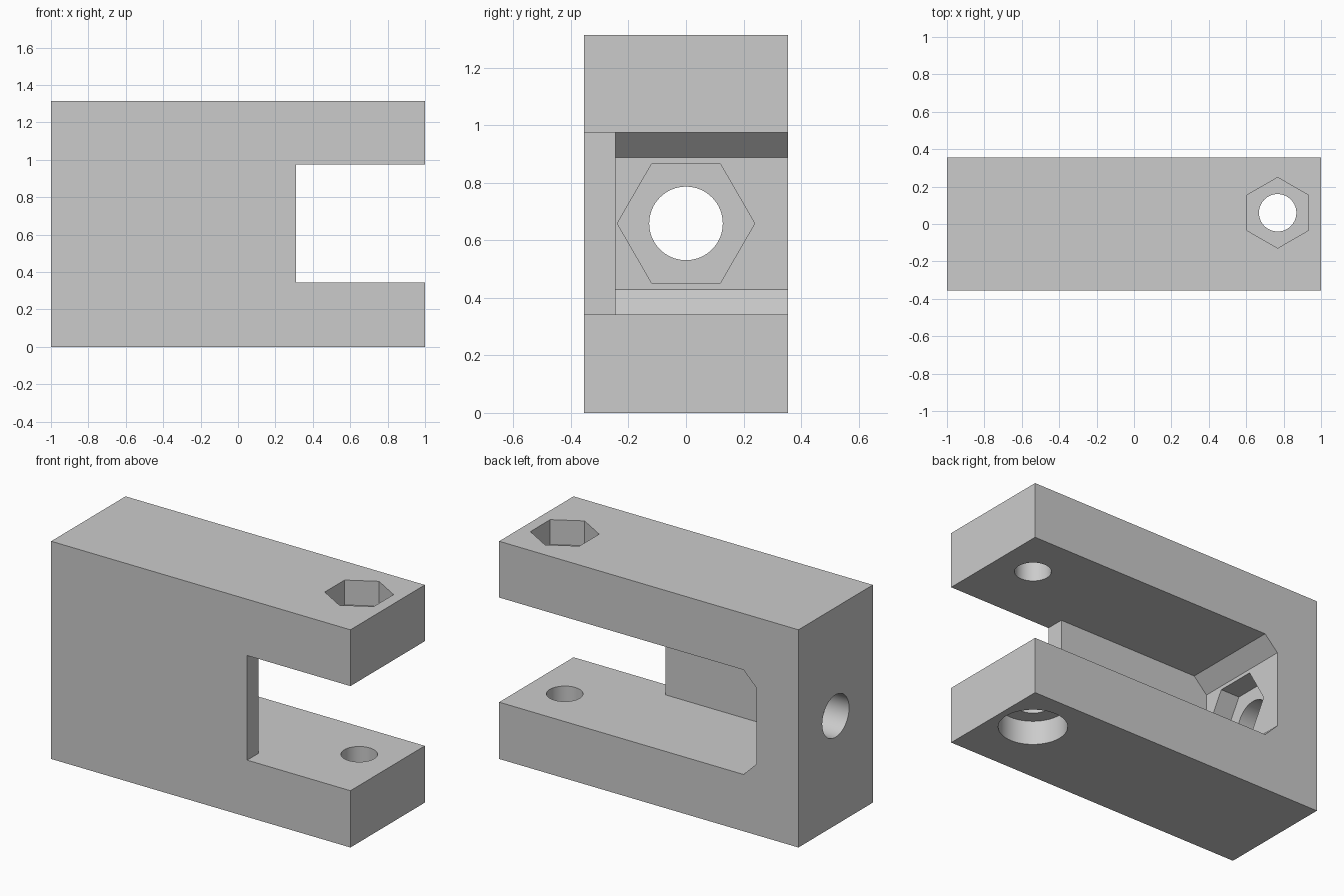
import bpy
import bmesh
import math

if "Cube" in bpy.data.objects:
    bpy.data.objects.remove(bpy.data.objects["Cube"], do_unlink=True)

grey = bpy.data.materials.new("plain grey")
grey.use_nodes = True
colour = (0.6, 0.6, 0.6, 1)
grey.diffuse_color = colour
grey.node_tree.nodes["Principled BSDF"].inputs["Base Color"].default_value = colour


def prism(name, outline, axis, low, high):
    """Extrude a 2D outline along the x, y or z axis."""
    place = {"x": lambda u, v, t: (t, u, v),
             "y": lambda u, v, t: (u, t, v),
             "z": lambda u, v, t: (u, v, t)}[axis]
    bm = bmesh.new()
    rings = [[bm.verts.new(place(u, v, t)) for u, v in outline] for t in (low, high)]
    for ring in rings:
        bm.faces.new(ring)
    n = len(outline)
    for i in range(n):
        j = (i + 1) % n
        bm.faces.new((rings[0][i], rings[0][j], rings[1][j], rings[1][i]))
    bmesh.ops.recalc_face_normals(bm, faces=bm.faces)
    mesh = bpy.data.meshes.new(name)
    bm.to_mesh(mesh)
    bm.free()
    mesh.materials.append(grey)
    obj = bpy.data.objects.new(name, mesh)
    bpy.context.collection.objects.link(obj)
    return obj


def rect(u0, u1, v0, v1):
    return [(u0, v0), (u1, v0), (u1, v1), (u0, v1)]


def ngon(u, v, radius, sides, turn=0.0):
    steps = [turn + math.tau * i / sides for i in range(sides)]
    return [(u + radius * math.cos(a), v + radius * math.sin(a)) for a in steps]


HALF_Y, HEIGHT = 0.355, 1.315
SLOT_X, SLOT_LOW, SLOT_HIGH, CHAMFER = -0.72, 0.343, 0.975, 0.087
WALL_Y = -0.245          # inner side of the front wall
PIN_X, PIN_Y = 0.768, 0.06
MID_Z = (SLOT_LOW + SLOT_HIGH) / 2

bracket = prism("clamp_bracket", rect(-1, 1, 0, HEIGHT), "y", -HALF_Y, HALF_Y)

# Slot between the arms, with chamfered inner corners
slot = [(1.2, SLOT_LOW), (1.2, SLOT_HIGH), (SLOT_X + CHAMFER, SLOT_HIGH),
        (SLOT_X, SLOT_HIGH - CHAMFER), (SLOT_X, SLOT_LOW + CHAMFER),
        (SLOT_X + CHAMFER, SLOT_LOW)]

cutters = [
    prism("slot_cutter", slot, "y", WALL_Y, 0.5),
    # Opening at the end of the front wall
    prism("opening_cutter", rect(0.31, 1.2, SLOT_LOW, SLOT_HIGH), "y", -0.5, 0),
    # Bolt hole and nut pocket in the end wall
    prism("end_hole_cutter", ngon(0, MID_Z, 0.128, 64), "x", -1.2, -0.5),
    prism("end_nut_cutter", ngon(0, MID_Z, 0.239, 6), "x", SLOT_X - 0.125, -0.5),
    # Bolt hole through both arms, nut pocket above, round recess below
    prism("arm_hole_cutter", ngon(PIN_X, PIN_Y, 0.1, 64), "z", -0.2, 1.5),
    prism("arm_nut_cutter", ngon(PIN_X, PIN_Y, 0.189, 6, math.pi / 2),
          "z", HEIGHT - 0.15, 1.5),
    prism("bolt_head_cutter", ngon(PIN_X, PIN_Y, 0.189, 64), "z", -0.2, 0.145),
]

bpy.ops.object.select_all(action="DESELECT")
bpy.context.view_layer.objects.active = bracket
bracket.select_set(True)
for cutter in cutters:
    cutter.hide_render = True
    mod = bracket.modifiers.new(cutter.name, "BOOLEAN")
    mod.operation = "DIFFERENCE"
    mod.solver = "EXACT"
    mod.object = cutter
    bpy.ops.object.modifier_apply(modifier=mod.name)
    bpy.data.objects.remove(cutter, do_unlink=True)

bpy.ops.object.shade_smooth_by_angle(angle=math.radians(30))
